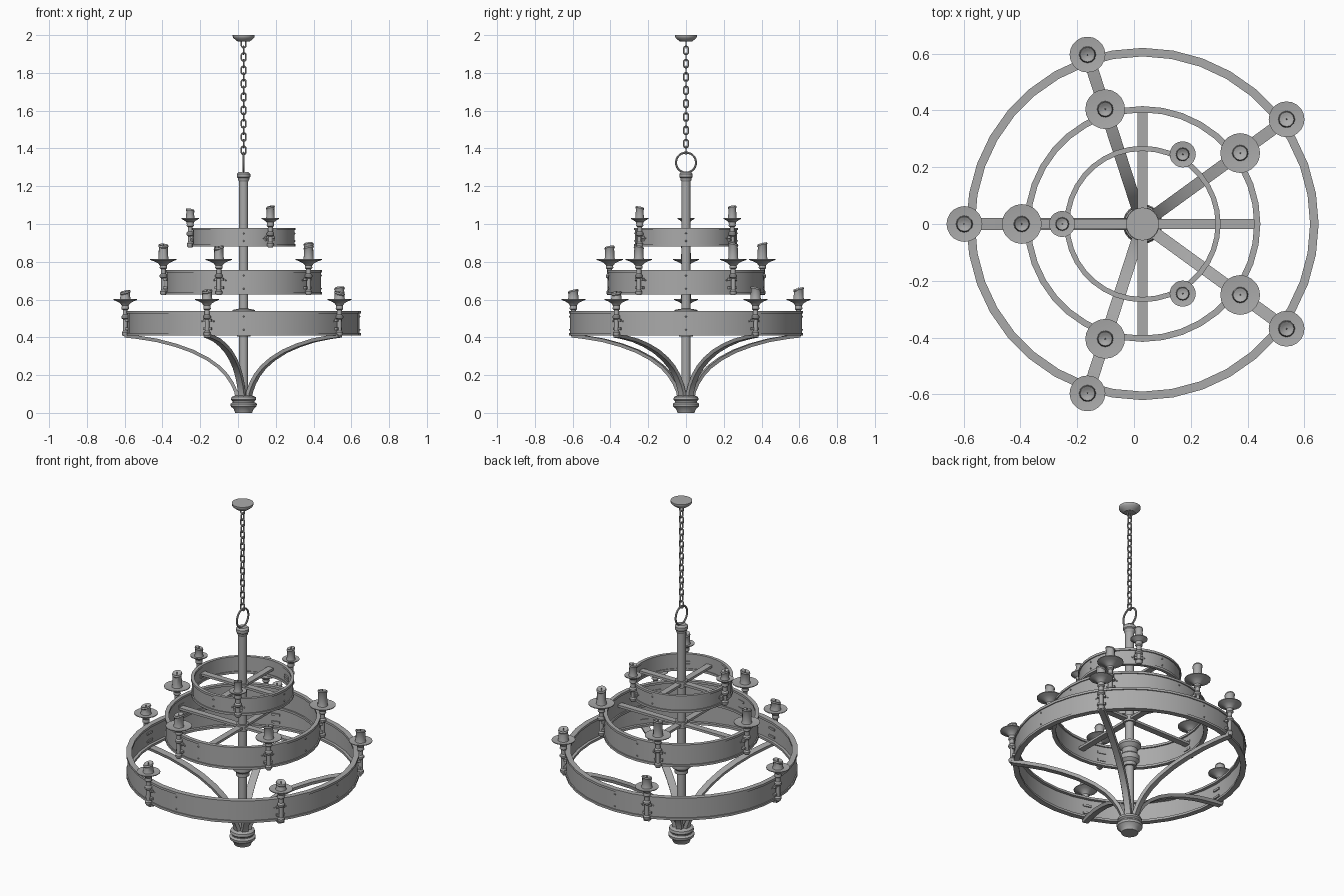
import bpy, bmesh, math, random
from mathutils import Vector, Matrix

if "Cube" in bpy.data.objects:
    bpy.data.objects.remove(bpy.data.objects["Cube"])
random.seed(4)
CX = 0.03  # axis of the fixture

iron = bpy.data.materials.new("grey iron")
iron.use_nodes = True
iron.diffuse_color = (0.4, 0.4, 0.4, 1)
iron.node_tree.nodes["Principled BSDF"].inputs["Base Color"].default_value = (0.4, 0.4, 0.4, 1)


def finish(bm, name, smooth=True):
    bmesh.ops.remove_doubles(bm, verts=bm.verts, dist=0.00005)
    bmesh.ops.recalc_face_normals(bm, faces=bm.faces)
    me = bpy.data.meshes.new(name)
    bm.to_mesh(me)
    bm.free()
    me.materials.append(iron)
    ob = bpy.data.objects.new(name, me)
    bpy.context.collection.objects.link(ob)
    if smooth:
        bpy.ops.object.select_all(action='DESELECT')
        ob.select_set(True)
        bpy.context.view_layer.objects.active = ob
        bpy.ops.object.shade_smooth_by_angle(angle=math.radians(35))
    return ob


def lathe(bm, profile, x=0.0, y=0.0, steps=24, closed=False):
    """Turn an (r, z) profile around a vertical axis."""
    rows = []
    for i in range(steps):
        a = math.tau * i / steps
        rows.append([bm.verts.new((x + r * math.cos(a), y + r * math.sin(a), z)) for r, z in profile])
    n = len(profile)
    for i in range(steps):
        p, q = rows[i], rows[(i + 1) % steps]
        for j in range(n if closed else n - 1):
            k = (j + 1) % n
            bm.faces.new((p[j], q[j], q[k], p[k]))


def torus(bm, major, minor, stretch, matrix, seg=20, sides=8):
    """Ring in the XZ plane, pulled apart vertically into a chain link."""
    rows = []
    for i in range(seg):
        a = math.tau * (i + 0.5) / seg
        c, s = math.cos(a), math.sin(a)
        shift = math.copysign(stretch, s)
        row = []
        for j in range(sides):
            b = math.tau * j / sides
            r = major + minor * math.cos(b)
            row.append(bm.verts.new(matrix @ Vector((r * c, minor * math.sin(b), r * s + shift))))
        rows.append(row)
    for i in range(seg):
        p, q = rows[i], rows[(i + 1) % seg]
        for j in range(sides):
            k = (j + 1) % sides
            bm.faces.new((p[j], q[j], q[k], p[k]))


def box(bm, size, matrix):
    bmesh.ops.create_cube(bm, size=1, matrix=matrix @ Matrix.Diagonal((*size, 1)))


def around(angle, r, z):
    return Matrix.Translation((CX, 0, 0)) @ Matrix.Rotation(angle, 4, 'Z') @ Matrix.Translation((r, 0, z))


# Turned parts on the central axis
def turned(name, profile):
    bm = bmesh.new()
    lathe(bm, profile, CX)
    finish(bm, name)


turned("bottom_finial", [(0, 0), (.045, 0), (.052, .02), (.068, .034), (.07, .048), (.058, .056),
                         (.058, .062), (.067, .07), (.064, .084), (.045, .092), (0, .092)])
turned("central_pole", [(0, .08), (.024, .08), (.024, 1.24), (0, 1.24)])
turned("pole_collar", [(.024, .405), (.036, .405), (.036, .425), (.052, .44), (.052, .47), (.042, .48),
                       (.042, .51), (.06, .53), (.06, .545), (.024, .552)])
turned("pole_cap", [(.024, 1.225), (.03, 1.235), (.03, 1.243), (.035, 1.248), (.035, 1.265), (.025, 1.275), (0, 1.275)])
turned("ceiling_canopy", [(0, 1.965), (.03, 1.965), (.04, 1.972), (.055, 1.985), (.058, 1.992), (.058, 2), (0, 2)])

# Hanging ring and chain
bm = bmesh.new()
torus(bm, .053, .0055, 0, Matrix.Translation((CX, 0, 1.325)) @ Matrix.Rotation(math.pi / 2, 4, 'Z'), 32)
finish(bm, "hanging_ring")
bm = bmesh.new()
LINKS = 17
for i in range(LINKS):
    z = 1.39 + i * (1.955 - 1.39) / (LINKS - 1)
    torus(bm, .012, .0042, .0095, Matrix.Translation((CX, 0, z)) @ Matrix.Rotation(math.pi / 2 * (i % 2), 4, 'Z'), 16, 6)
finish(bm, "chain")

# Curved support arms under the large hoop
path = [(.035, .075), (.04, .11), (.06, .155), (.09, .2), (.13, .242), (.19, .285),
        (.27, .326), (.36, .358), (.46, .384), (.56, .4), (.63, .408)]
for k in range(5):
    bm = bmesh.new()
    m = around(math.radians(36 + 72 * k), 0, 0)
    rows = []
    for i, (r, z) in enumerate(path):
        a, b = path[max(i - 1, 0)], path[min(i + 1, len(path) - 1)]
        n = Vector((a[1] - b[1], b[0] - a[0])).normalized() * .009
        rows.append([bm.verts.new(m @ Vector((r + s * n.x, w, z + s * n.y)))
                     for s, w in ((-1, -.016), (-1, .016), (1, .021), (1, -.021))])
    for p, q in zip(rows, rows[1:]):
        for j in range(4):
            bm.faces.new((p[j], p[(j + 1) % 4], q[(j + 1) % 4], q[j]))
    bm.faces.new(rows[0])
    bm.faces.new(rows[-1])
    finish(bm, f"support_arm_{k + 1}")


# Hoops with rolled rims, and the candle holders on each
def hoop(name, radius, z0, z1, width):
    o, b, i, h = radius, radius - .006, radius - width, .013
    bm = bmesh.new()
    lathe(bm, [(o, z0), (o, z0 + h), (b, z0 + h), (b, z1 - h), (o, z1 - h), (o, z1), (i, z1),
               (i, z1 - h), (b - .008, z1 - h), (b - .008, z0 + h), (i, z0 + h), (i, z0)], CX, steps=36, closed=True)
    finish(bm, name)


def holder(name, angle, r, z0, z1, plate_z, plate_r, candle_r, candle_h):
    centre = around(angle, r, 0).translation
    x, y, k = centre.x, centre.y, plate_r / .063
    bm = bmesh.new()
    # post, cup and drip plate
    lathe(bm, [(0, z0 - .004), (.012, z0 - .004), (.018, z0 + .006), (.018, z0 + .016), (.012, z0 + .024),
               (.012, z1 - .045), (.02, z1 - .038), (.02, z1 - .028), (.013, z1 - .02), (.013, z1 + .004),
               (.02, z1 + .01), (.018, plate_z - .03), (.027 * k, plate_z - .017), (.045 * k, plate_z - .007),
               (plate_r, plate_z), (plate_r, plate_z + .004), (.03 * k, plate_z), (0, plate_z)], x, y, 20)
    # strap and rivets against the hoop
    for z in (z0 + .035, z1 - .05):
        box(bm, (.03, .046, .012), around(angle, r - .014, z))
    for s in (-.032, .032):
        bmesh.ops.create_icosphere(bm, subdivisions=1, radius=.005,
                                   matrix=around(angle, r - .014, z1 - .055) @ Matrix.Translation((-.002, s, 0)))
    finish(bm, name + "_holder")
    # melted candle with an uneven top and a wick
    bm = bmesh.new()
    top, c = plate_z + candle_h, candle_r
    lathe(bm, [(0, plate_z), (c * 1.1, plate_z), (c, plate_z + .01), (c * .92, top - .014),
               (c * 1.06, top - .008), (c * .95, top), (c * .6, top - .004), (0, top - .01)], x, y, 12)
    tilt = random.uniform(0, math.tau)
    for v in bm.verts:
        if v.co.z > top - .02:
            side = (v.co.x - x) * math.cos(tilt) + (v.co.y - y) * math.sin(tilt)
            v.co.z += side * .25
    bmesh.ops.create_cone(bm, cap_ends=True, segments=6, radius1=.003, radius2=.002, depth=.016,
                          matrix=Matrix.Translation((x, y, top - .004)))
    finish(bm, name + "_candle")


tiers = [  # name, hoop radius, bottom, top, rim width, count, holder radius, plate z, plate radius, candle radius, height
    ("large", .62, .41, .54, .03, 5, .627, .598, .063, .027, .05),
    ("middle", .415, .627, .757, .022, 5, .425, .81, .07, .026, .075),
    ("small", .275, .88, .98, .018, 3, .283, 1.027, .046, .022, .052),
]
for name, radius, z0, z1, width, count, hr, pz, pr, cr, ch in tiers:
    hoop(name + "_hoop", radius, z0, z1, width)
    for k in range(count):
        angle = math.pi + math.tau * k / count
        holder(f"{name}_{k + 1}", angle, hr, z0, z1, pz, pr, cr, ch + random.uniform(-.01, .018))
    # pairs of rivets around the plain stretches
    bm = bmesh.new()
    for k in range(4):
        for z in (z0 + .03, z1 - .03):
            bmesh.ops.create_icosphere(bm, subdivisions=1, radius=.005,
                                       matrix=around(math.pi / 2 * k, radius - .005, z))
    finish(bm, name + "_hoop_rivets")

# Crossed bars holding the two upper hoops to the pole
for name, length, z in (("middle", .81, .692), ("small", .53, .93)):
    bm = bmesh.new()
    for k in range(2):
        box(bm, (length, .036, .014), around(math.pi / 2 * k, 0, z))
    lathe(bm, [(.024, z - .018), (.034, z - .018), (.034, z + .018), (.024, z + .018)], CX)
    finish(bm, name + "_cross_bars")
